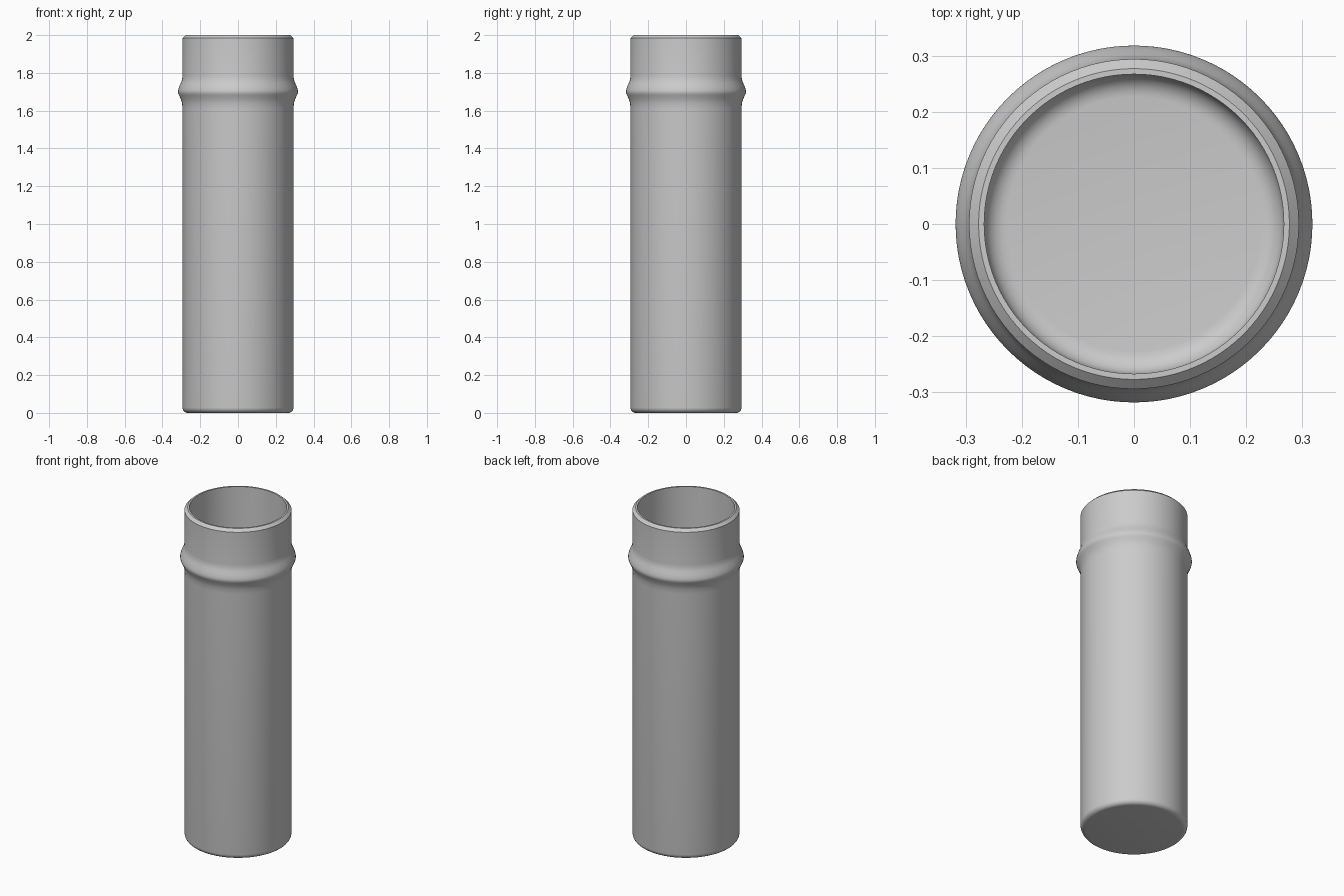
import bpy, bmesh
from math import sin, cos, pi

if "Cube" in bpy.data.objects:
    bpy.data.objects.remove(bpy.data.objects["Cube"])

grey = bpy.data.materials.new("light_grey")
grey.use_nodes = True
colour = (0.6, 0.6, 0.6, 1)
grey.diffuse_color = colour
grey.node_tree.nodes["Principled BSDF"].inputs["Base Color"].default_value = colour


def fillet(radius, z, size, steps=6):
    """Quarter round from a floor up into a wall, as (radius, z) points."""
    return [(radius - size + size * sin(a), z + size - size * cos(a))
            for a in (i * pi / 2 / steps for i in range(steps + 1))]


def lathe(name, profile, sides=96):
    """Spin a profile about z; both ends of the profile lie on the axis."""
    bm = bmesh.new()
    verts = [bm.verts.new((r, 0, z)) for r, z in profile]
    edges = [bm.edges.new(pair) for pair in zip(verts, verts[1:])]
    bmesh.ops.spin(bm, geom=verts + edges, cent=(0, 0, 0), axis=(0, 0, 1),
                   angle=2 * pi, steps=sides, use_duplicate=False)
    bmesh.ops.remove_doubles(bm, verts=bm.verts, dist=0.00005)
    bmesh.ops.recalc_face_normals(bm, faces=bm.faces)
    mesh = bpy.data.meshes.new(name)
    bm.to_mesh(mesh)
    bm.free()
    mesh.materials.append(grey)
    obj = bpy.data.objects.new(name, mesh)
    bpy.context.collection.objects.link(obj)
    bpy.ops.object.select_all(action="DESELECT")
    obj.select_set(True)
    bpy.context.view_layer.objects.active = obj
    bpy.ops.object.shade_smooth_by_angle(angle=pi / 6)


# Rounded base and straight outer wall
OUTER, INNER = 0.294, 0.267
outside = [(0, 0)] + fillet(OUTER, 0, 0.028)
# Raised bead around the neck
bead = [(OUTER, 1.61), (0.296, 1.64), (0.302, 1.66), (0.311, 1.68), (0.316, 1.69),
        (0.318, 1.70), (0.316, 1.712), (0.310, 1.73), (0.302, 1.748),
        (0.296, 1.765), (OUTER, 1.785)]
# Chamfered lip
lip = [(OUTER, 1.984), (0.277, 2.0), (INNER, 2.0)]
# Hollow inside with a rounded floor
inside = fillet(INNER, 0.03, 0.04)[::-1] + [(0, 0.03)]

lathe("tube_body", outside + bead + lip + inside)
